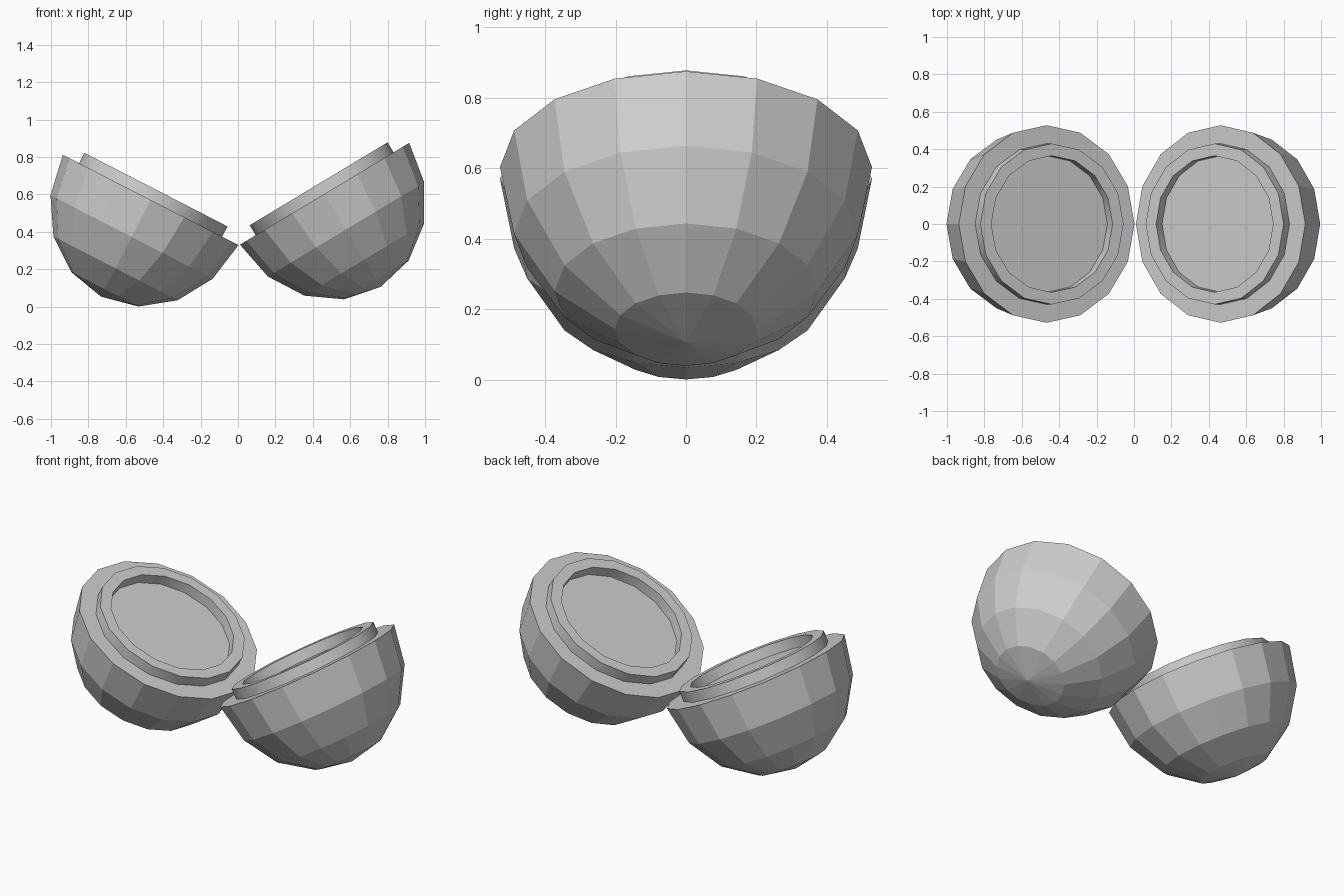
import bpy, bmesh
from math import cos, sin, pi, radians
from mathutils import Matrix

cube = bpy.data.objects.get("Cube")
if cube:
    bpy.data.objects.remove(cube, do_unlink=True)

SIDES = 16
RADIUS, DEPTH = 0.528, 0.581
LIP_OUT, LIP_IN, LIP_HEIGHT = 0.43, 0.365, 0.062

grey = bpy.data.materials.new("light_grey")
grey.use_nodes = True
colour = (0.62, 0.62, 0.62, 1)
grey.diffuse_color = colour
grey.node_tree.nodes["Principled BSDF"].inputs["Base Color"].default_value = colour


def ring(bm, r, z):
    return [bm.verts.new((r * cos(2 * pi * i / SIDES), r * sin(2 * pi * i / SIDES), z))
            for i in range(SIDES)]


def bridge(bm, a, b):
    for i in range(SIDES):
        j = (i + 1) % SIDES
        bm.faces.new((a[i], a[j], b[j], b[i]))


def finish(bm, name, matrix):
    bmesh.ops.recalc_face_normals(bm, faces=bm.faces)
    mesh = bpy.data.meshes.new(name)
    bm.to_mesh(mesh)
    bm.free()
    mesh.materials.append(grey)
    obj = bpy.data.objects.new(name, mesh)
    obj.matrix_world = matrix
    bpy.context.collection.objects.link(obj)
    return obj


def bowl(name, matrix):
    # Faceted half ball, closed by a flat face
    bm = bmesh.new()
    angles = [i * pi / 8 for i in range(4)]
    rings = [ring(bm, RADIUS * cos(a), -DEPTH * sin(a)) for a in angles]
    for a, b in zip(rings, rings[1:]):
        bridge(bm, a, b)
    pole = bm.verts.new((0, 0, -DEPTH))
    for i in range(SIDES):
        bm.faces.new((rings[-1][i], rings[-1][(i + 1) % SIDES], pole))
    bm.faces.new(rings[0])
    finish(bm, name, matrix)


def lip(name, matrix):
    # Raised ring standing on the flat face
    bm = bmesh.new()
    rings = [ring(bm, r, z) for r, z in ((LIP_OUT, 0), (LIP_OUT, LIP_HEIGHT),
                                         (LIP_IN, LIP_HEIGHT), (LIP_IN, 0))]
    for a, b in zip(rings, rings[1:]):
        bridge(bm, a, b)
    obj = finish(bm, name, matrix)
    bpy.ops.object.select_all(action='DESELECT')
    obj.select_set(True)
    bpy.context.view_layer.objects.active = obj
    bpy.ops.object.shade_smooth_by_angle(angle=radians(30))


# The two halves lean towards each other and touch at the rims
for side, x, z, tilt in (("right", -0.467, 0.57, 27.2), ("left", 0.463, 0.603, -31)):
    place = Matrix.Translation((x, 0, z)) @ Matrix.Rotation(radians(tilt), 4, 'Y')
    bowl(side + "_half_shell", place)
    lip(side + "_half_lip", place)
